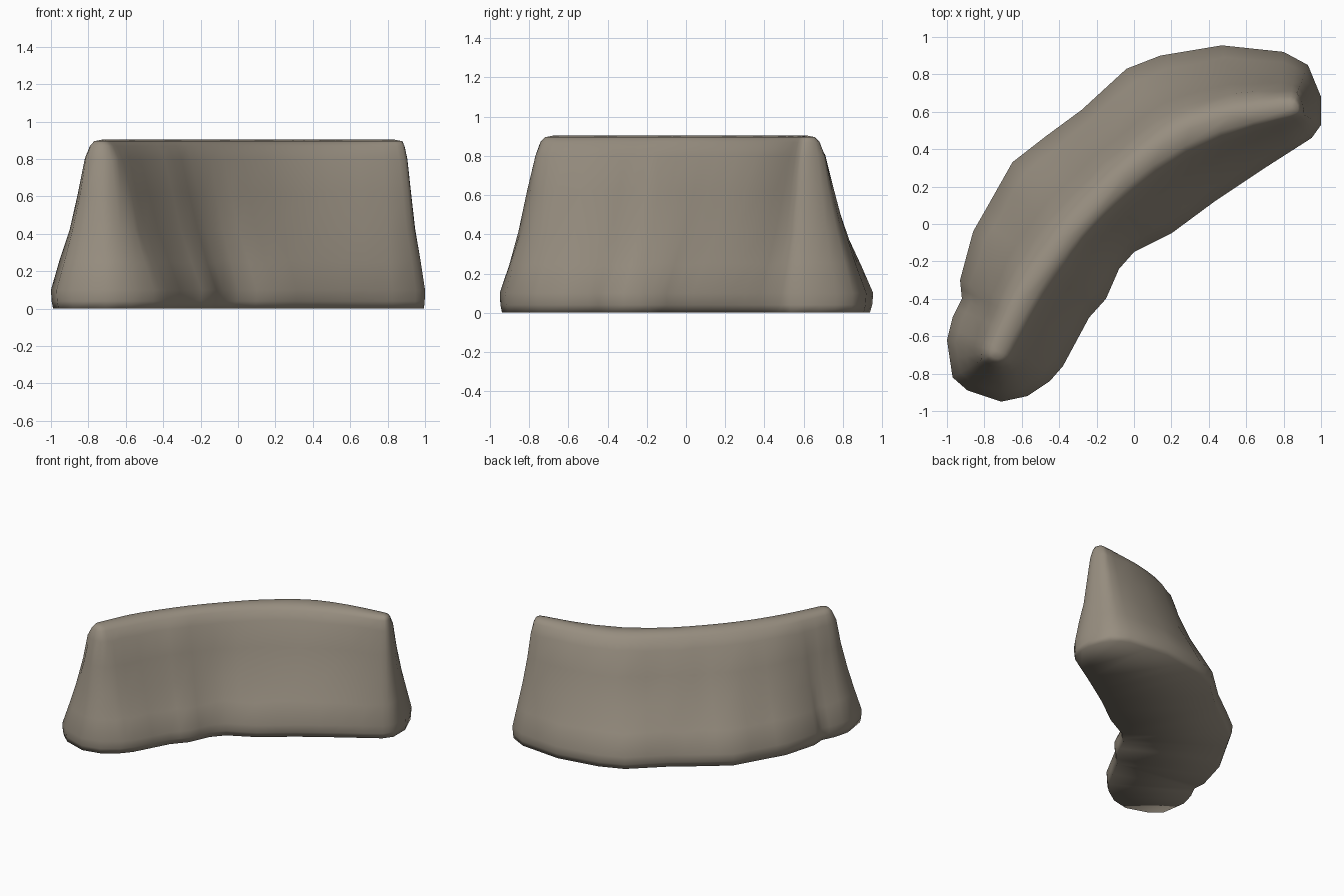
import bpy, bmesh, random
from mathutils import Vector
from mathutils.geometry import intersect_point_line

if "Cube" in bpy.data.objects:
    bpy.data.objects.remove(bpy.data.objects["Cube"])

random.seed(4)

# Footprint of the curved rock wall, counter-clockwise from the right end
OUTLINE = [Vector(p) for p in [
    (1.0, .53), (1.0, .68), (.93, .85), (.8, .92), (.47, .955), (.14, .9), (-.04, .83),
    (-.28, .61), (-.47, .47), (-.65, .33), (-.78, .1), (-.86, -.04), (-.93, -.3),
    (-.92, -.4), (-.97, -.5), (-1.0, -.62), (-.97, -.82), (-.89, -.89), (-.71, -.95),
    (-.57, -.92), (-.45, -.84), (-.38, -.76), (-.24, -.5), (-.15, -.4), (-.08, -.24),
    (0, -.15), (.2, -.05), (.43, .12), (.7, .3), (.95, .46)]]
BASE = [q for a, b in zip(OUTLINE, OUTLINE[1:] + OUTLINE[:1]) for q in (a, (a + b) / 2)]
# Centre line of the narrow crest
CREST = [Vector(p) for p in [(-.73, -.68), (-.6, -.4), (-.36, -.07), (-.05, .26),
                             (.15, .42), (.3, .51), (.52, .58), (.84, .62)]]
# Side profile: (height, how far the outline has moved from footprint to crest)
PROFILE = [(0, .05), (.04, .015), (.1, 0), (.25, .2), (.42, .43), (.62, .62),
           (.8, .78), (.87, .9), (.895, 1)]


def crest_point(p):
    """Nearest crest point, pushed out a little, and the index of its spine vertex."""
    best = None
    for k, (a, b) in enumerate(zip(CREST, CREST[1:])):
        f = min(max(intersect_point_line(p, a, b)[1], 0), 1)
        q = a.lerp(b, f)
        if best is None or (q - p).length < (best - p).length:
            best, index = q, k + round(f)
    return best + (p - best).normalized() * .042, index


# Rock wall: loft the footprint up to the crest
bm = bmesh.new()
tops = [crest_point(p) for p in BASE]
n = len(BASE)
# Even out the crest outline so the concave side has no sharp corner
edge = [q for q, _ in tops]
for _ in range(2):
    edge = [(edge[i - 1] + edge[i] * 2 + edge[(i + 1) % n]) / 4 for i in range(n)]
rings = []
for z, t in PROFILE:
    rough = .008 if .2 < z < .85 else 0
    ring = []
    for p, q in zip(BASE, edge):
        c = p.lerp(q, t + random.uniform(-rough, rough) * 2)
        ring.append(bm.verts.new((c.x, c.y, z + random.uniform(-rough, rough))))
    rings.append(ring)
for lo, hi in zip(rings, rings[1:]):
    for i in range(n):
        j = (i + 1) % n
        bm.faces.new((lo[i], lo[j], hi[j], hi[i]))

# Crest: join the last ring to a spine along the centre line
spine = [bm.verts.new((p.x, p.y, .903)) for p in CREST]
for i in range(n):
    j = (i + 1) % n
    a, b = tops[i][1], tops[j][1]
    step = 1 if a >= b else -1
    bm.faces.new((rings[-1][i], rings[-1][j], spine[b]))
    for k in range(b, a, step):
        bm.faces.new((rings[-1][i], spine[k], spine[k + step]))

# Underside
bottom = bm.faces.new(rings[0][::-1])
bmesh.ops.triangulate(bm, faces=[bottom])
bmesh.ops.recalc_face_normals(bm, faces=bm.faces)
for f in bm.faces:
    f.smooth = True

mesh = bpy.data.meshes.new("rock_wall")
bm.to_mesh(mesh)
bm.free()
stone = bpy.data.materials.new("warm grey stone")
stone.diffuse_color = (.31, .27, .215, 1)
stone.use_nodes = True
stone.node_tree.nodes["Principled BSDF"].inputs["Base Color"].default_value = stone.diffuse_color
mesh.materials.append(stone)
wall = bpy.data.objects.new("rock_wall", mesh)
bpy.context.collection.objects.link(wall)
